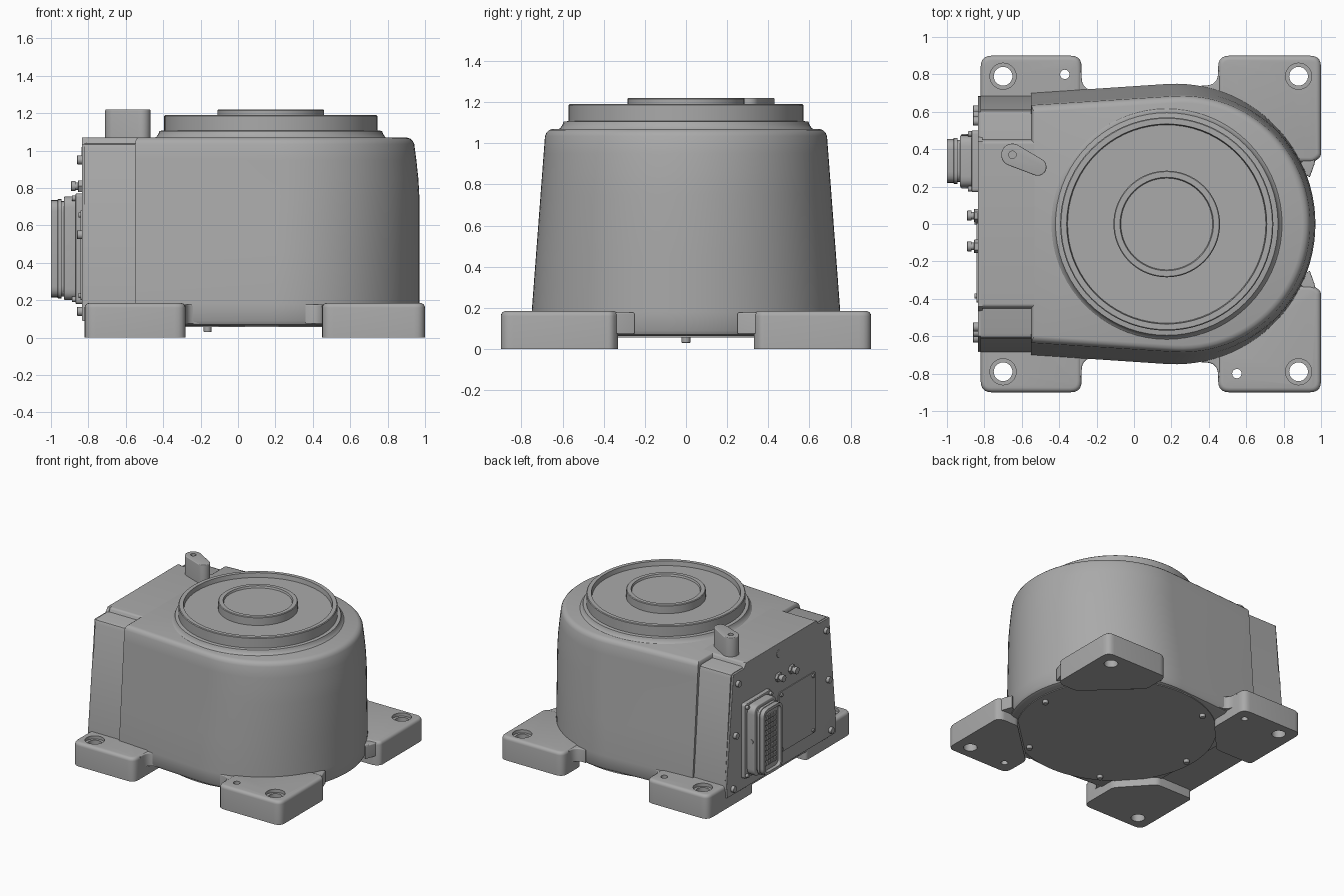
import bpy, bmesh, math
from mathutils import Vector

cube = bpy.data.objects.get("Cube")
if cube:
    bpy.data.objects.remove(cube, do_unlink=True)

grey = bpy.data.materials.new("cast_grey")
grey.use_nodes = True
COLOUR = (0.4, 0.4, 0.4, 1)
grey.diffuse_color = COLOUR
grey.node_tree.nodes["Principled BSDF"].inputs["Base Color"].default_value = COLOUR


def finish(bm, name, angle=35):
    bmesh.ops.recalc_face_normals(bm, faces=bm.faces[:])
    mesh = bpy.data.meshes.new(name)
    bm.to_mesh(mesh)
    bm.free()
    mesh.materials.append(grey)
    ob = bpy.data.objects.new(name, mesh)
    bpy.context.collection.objects.link(ob)
    smooth(ob, angle)
    return ob


def smooth(ob, angle=35):
    bpy.ops.object.select_all(action="DESELECT")
    ob.select_set(True)
    bpy.context.view_layer.objects.active = ob
    bpy.ops.object.shade_smooth_by_angle(angle=math.radians(angle))


def fillet(pts, radii, n=5):
    """Round each corner of a 2D outline."""
    out = []
    if not isinstance(radii, (list, tuple)):
        radii = [radii] * len(pts)
    for i, r in enumerate(radii):
        p, q, s = (Vector(pts[(i + k) % len(pts)]) for k in (-1, 0, 1))
        if r == 0:
            out.append(q)
            continue
        a, b = q + (p - q).normalized() * r, q + (s - q).normalized() * r
        for k in range(n + 1):
            t = k / n
            out.append(a * (1 - t) ** 2 + q * 2 * t * (1 - t) + b * t * t)
    return out


def rect(u0, u1, v0, v1, r=0.0):
    return fillet([(u0, v0), (u1, v0), (u1, v1), (u0, v1)], r)


def circle(u, v, r, n=24):
    return [(u + r * math.cos(math.tau * k / n), v + r * math.sin(math.tau * k / n)) for k in range(n)]


def prism(name, pts, a, b, axis="z", bevel=0, recess=None):
    """Extrude an outline from a to b; optionally round or recess the b end."""
    place = {"z": lambda u, v, w: (u, v, w), "x": lambda u, v, w: (w, u, v),
             "y": lambda u, v, w: (u, w, v)}[axis]
    bm = bmesh.new()
    low = [bm.verts.new(place(u, v, a)) for u, v in pts]
    top = [bm.verts.new(place(u, v, b)) for u, v in pts]
    bm.faces.new(low)
    cap = bm.faces.new(top)
    for i in range(len(pts)):
        j = (i + 1) % len(pts)
        bm.faces.new((low[i], low[j], top[j], top[i]))
    bmesh.ops.recalc_face_normals(bm, faces=bm.faces[:])
    if recess:
        bmesh.ops.inset_region(bm, faces=[cap], thickness=recess[0])
        bmesh.ops.inset_region(bm, faces=[cap], thickness=0.002, depth=-recess[1])
    elif bevel:
        bmesh.ops.bevel(bm, geom=list(cap.edges), offset=bevel, segments=4, profile=0.5, affect="EDGES")
    return finish(bm, name)


def loft(name, rings):
    bm = bmesh.new()
    rows = [[bm.verts.new(p) for p in ring] for ring in rings]
    for lo, hi in zip(rows, rows[1:]):
        for i in range(len(lo)):
            j = (i + 1) % len(lo)
            bm.faces.new((lo[i], lo[j], hi[j], hi[i]))
    bm.faces.new(rows[0])
    bm.faces.new(rows[-1])
    return finish(bm, name)


def cut(ob, cutters):
    for c in cutters:
        c.hide_render = True
        mod = ob.modifiers.new("hole", "BOOLEAN")
        mod.object, mod.operation, mod.solver = c, "DIFFERENCE", "EXACT"
        bpy.context.view_layer.objects.active = ob
        bpy.ops.object.modifier_apply(modifier=mod.name)
        bpy.data.objects.remove(c, do_unlink=True)
    smooth(ob)


# Main casting: tapered D-shaped drum
def drum_ring(z, inset):
    t = (z - 0.18) / 0.86
    r = 0.75 - 0.065 * max(t, 0)
    edge = 0.97 - 0.03 * max(0, (z - 0.75) / 0.3) ** 1.5
    cx, r = edge - r, r - inset
    ring = [(-0.55 + inset / 2, r - 0.05, z)]
    for k in range(49):
        a = math.radians(93 - 186 * k / 48)
        ring.append((cx + r * math.cos(a), r * math.sin(a), z))
    return ring + [(-0.55 + inset / 2, 0.05 - r, z)]


loft("main_housing", [drum_ring(z, i) for z, i in (
    (0.062, 0.03), (0.07, 0.012), (0.09, 0), (0.18, 0), (0.45, 0), (0.75, 0), (0.85, 0), (0.95, 0),
    (1.035, 0), (1.052, 0.006), (1.064, 0.017), (1.07, 0.035))])

# Rear box section with its raised middle
loft("rear_housing", [[(-0.82, -y, z), (-0.4, -y, z), (-0.4, y, z), (-0.82, y, z)] for z, y in (
    (0.07, 0.67), (0.09, 0.69), (0.18, 0.685), (1.01, 0.615), (1.032, 0.605), (1.04, 0.585))])
prism("rear_raised_top", fillet([(-0.47, 1.0), (0.47, 1.0), (0.44, 1.07), (-0.44, 1.07)], [0, 0, 0.015, 0.015]),
      -0.82, -0.45, "x")
half = [(0.675, 0.09), (0.685, 0.18), (0.6, 1.035), (0.465, 1.035), (0.44, 1.07)]
prism("end_plate", half + [(-y, z) for y, z in reversed(half)], -0.81, -0.835, "x", bevel=0.004)

# Turntable seat: stepped rings revolved around the main axis
profile = [(0.63, 1.06), (0.61, 1.075), (0.6, 1.09), (0.595, 1.105), (0.57, 1.108), (0.57, 1.185),
           (0.565, 1.19), (0.535, 1.19), (0.53, 1.155), (0.285, 1.155), (0.285, 1.215), (0.28, 1.22),
           (0.25, 1.22), (0.245, 1.205)]
loft("turntable_ring", [[(0.175 + u, v, z) for u, v in circle(0, 0, r, 72)] for r, z in profile])

# Mounting feet, mirrored front to back, with drilled holes and webs to the drum
for s, side in ((-1, "front"), (1, "back")):
    def flip(pts):
        return [(x, s * y) for x, y in pts]

    feet = {
        "right": ([(-0.82, 0.9), (-0.28, 0.9), (-0.28, 0.57), (-0.5, 0.33), (-0.82, 0.33)],
                  [0.06, 0.06, 0.03, 0.03, 0.03], -0.7, -0.37 if s > 0 else None),
        "left": ([(0.45, 0.9), (1, 0.9), (1, 0.36), (0.96, 0.33), (0.82, 0.33), (0.45, 0.68)],
                 [0.06, 0.06, 0.02, 0.02, 0.03, 0.03], 0.88, 0.55 if s < 0 else None)}
    for hand, (pts, radii, hole_x, pin_x) in feet.items():
        foot = prism(f"{side}_{hand}_foot", flip(fillet(pts, radii)), 0, 0.185, bevel=0.025)
        holes = [prism("cutter", circle(hole_x, s * 0.79, 0.05, 32), -0.1, 0.3),
                 prism("cutter", circle(hole_x, s * 0.79, 0.07, 32), 0.16, 0.3)]
        if pin_x:
            holes.append(prism("cutter", circle(pin_x, s * 0.8, 0.025), -0.1, 0.3))
        cut(foot, holes)
    for x, d, y in ((-0.28, 1, 0.715), (0.45, -1, 0.74)):
        web = [(x - d * 0.05, 0.82), (x, 0.82), (x, y), (x + d * 0.09, y), (x + d * 0.09, 0.62), (x - d * 0.05, 0.62)]
        prism(f"{side}_foot_web", flip(fillet(web, [0, 0, 0.07, 0, 0, 0])), 0.075, 0.178, bevel=0.008)
    prism(f"{side}_side_web", flip([(0.975, 0.39), (0.965, 0.32), (0.94, 0.25), (0.85, 0.3)]), 0.075, 0.178, bevel=0.008)

# Round bottom cover and its screws
prism("bottom_cover", circle(0.17, 0, 0.725, 72), 0.08, 0.056)
for k in range(6):
    a = math.tau * k / 6
    prism("cover_screw", circle(0.17 + 0.665 * math.cos(a), 0.665 * math.sin(a), 0.021, 16), 0.06, 0.03, bevel=0.003)

# Stop lug on the top
big, small = Vector((-0.65, 0.37)), Vector((-0.515, 0.305))
turn = (small - big).angle_signed(Vector((1, 0)))
lug = []
for c, r, start in ((small, 0.047, -90), (big, 0.06, 90)):
    for k in range(13):
        a = turn + math.radians(start + 15 * k)
        lug.append((c.x + r * math.cos(a), c.y + r * math.sin(a)))
stop = prism("stop_lug", lug, 1.05, 1.22, bevel=0.006)
cut(stop, [prism("cutter", circle(big.x, big.y, 0.02), 1.16, 1.3)])


# End plate hardware
def stud(name, y, z, r, x0, x1, n=16):
    prism(name, circle(y, z, r, n), x0, x1, "x", bevel=0.003)


for s in (-1, 1):
    for y, z in ((0.55, 0.95), (0.58, 0.55), (0.61, 0.14)):
        stud("plate_screw", s * y, z, 0.024, -0.83, -0.86)
prism("access_panel", rect(-0.42, 0.04, 0.2, 0.68, 0.02), -0.83, -0.841, "x")
for y in (-0.385, 0.01):
    for z in (0.225, 0.655):
        stud("panel_screw", y, z, 0.014, -0.84, -0.853)
for y in (0.045, -0.12):
    stud("fitting_nut", y, 0.81, 0.036, -0.83, -0.855, 6)
    stud("fitting_stem", y, 0.81, 0.02, -0.85, -0.875)
    stud("fitting_cap", y, 0.81, 0.027, -0.87, -0.892)
stud("plug", 0.03, 0.99, 0.03, -0.83, -0.838, 24)

# Cable connector: flange, stepped housing, recessed socket
prism("connector_flange", rect(0.17, 0.5, 0.18, 0.77, 0.02), -0.83, -0.868, "x", bevel=0.005)
prism("connector_housing", rect(0.195, 0.475, 0.2, 0.755, 0.06), -0.86, -0.93, "x", bevel=0.008)
prism("connector_neck", rect(0.225, 0.45, 0.22, 0.73, 0.06), -0.92, -0.955, "x")
prism("connector_collar", rect(0.215, 0.46, 0.21, 0.74, 0.06), -0.945, -0.965, "x", bevel=0.004)
prism("connector_socket", rect(0.22, 0.455, 0.215, 0.735, 0.06), -0.96, -1.0, "x", recess=(0.022, 0.025))
for i in range(4):
    for j in range(10):
        y, z = 0.285 + 0.035 * i, 0.295 + 0.04 * j
        prism("socket_pin", rect(y - 0.012, y + 0.012, z - 0.014, z + 0.014), -0.97, -0.985, "x")
for y in (0.188, 0.482):
    for z in (0.205, 0.745):
        stud("flange_screw", y, z, 0.014, -0.865, -0.888)
    prism("latch_pivot", circle(-0.905, 0.48, 0.018, 16), 0.335, 0.19 if y < 0.3 else 0.48, "y")
